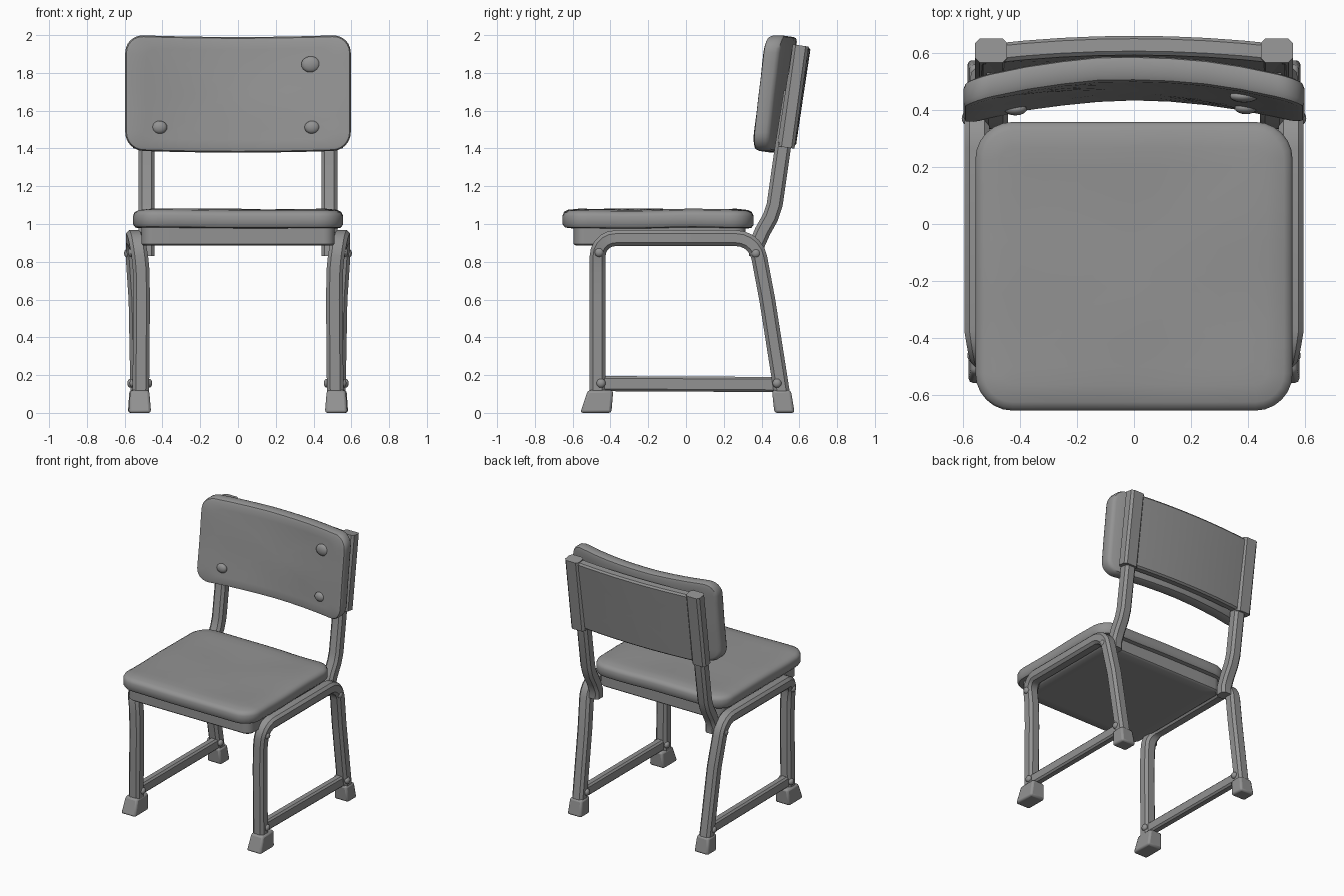
import bpy, bmesh, math
from mathutils import Vector, noise

if "Cube" in bpy.data.objects:
    bpy.data.objects.remove(bpy.data.objects["Cube"])

grey = bpy.data.materials.new("worn grey")
grey.diffuse_color = (0.29, 0.29, 0.29, 1)
grey.use_nodes = True
grey.node_tree.nodes["Principled BSDF"].inputs["Base Color"].default_value = grey.diffuse_color


def finish(bm, name, bevel=0.0, angle=40):
    bmesh.ops.recalc_face_normals(bm, faces=bm.faces)
    me = bpy.data.meshes.new(name)
    bm.to_mesh(me)
    bm.free()
    me.materials.append(grey)
    ob = bpy.data.objects.new(name, me)
    bpy.context.collection.objects.link(ob)
    if bevel:
        m = ob.modifiers.new("bevel", "BEVEL")
        m.width, m.segments, m.limit_method = bevel, 2, "ANGLE"
    bpy.ops.object.select_all(action="DESELECT")
    ob.select_set(True)
    bpy.context.view_layer.objects.active = ob
    bpy.ops.object.shade_smooth_by_angle(angle=math.radians(angle))
    return ob


def outline(hx, hy, r, n_edge=8, n_arc=6):
    # rounded rectangle with evenly divided straight edges
    corners = [(hx - r, hy - r, 0), (r - hx, hy - r, 90), (r - hx, r - hy, 180), (hx - r, r - hy, 270)]
    arcs = [[Vector((cx + r * math.cos(math.radians(a + 90 * i / n_arc)),
                     cy + r * math.sin(math.radians(a + 90 * i / n_arc))))
             for i in range(n_arc + 1)] for cx, cy, a in corners]
    pts = []
    for i, arc in enumerate(arcs):
        nxt = arcs[(i + 1) % 4][0]
        pts += arc + [arc[-1].lerp(nxt, k / n_edge) for k in range(1, n_edge)]
    return pts


def slab(name, hx, hy, r, levels, place):
    # levels: (inset, depth); both ends are filled with shrinking rings
    rings = [[(p, d) for p in outline(hx - i, hy - i, max(r - i, 0.01))] for i, d in levels]
    shrink = (0.85, 0.65, 0.45, 0.25, 0.1)
    first, last = rings[0], rings[-1]
    rings = ([[(p * s, d) for p, d in first] for s in reversed(shrink)] + rings
             + [[(p * s, d) for p, d in last] for s in shrink])
    bm = bmesh.new()
    vs = [[bm.verts.new(place(p.x, p.y, d)) for p, d in ring] for ring in rings]
    n = len(vs[0])
    for a, b in zip(vs, vs[1:]):
        for i in range(n):
            bm.faces.new((a[i], a[(i + 1) % n], b[(i + 1) % n], b[i]))
    bm.faces.new(vs[0])
    bm.faces.new(vs[-1])
    return finish(bm, name)


def bar(name, path, wx, wt, bevel=0.018):
    # chamfered rectangular bar swept along a path; its width stays along x
    pts = [Vector(p) for p in path]
    a, b, c = wx / 2, wt / 2, bevel
    sec = [(a - c, b), (c - a, b), (-a, b - c), (-a, c - b), (c - a, -b), (a - c, -b), (a, c - b), (a, b - c)]
    bm = bmesh.new()
    rings = []
    for i, p in enumerate(pts):
        t = (pts[min(i + 1, len(pts) - 1)] - pts[max(i - 1, 0)])
        t.x = 0
        nrm = t.normalized().cross(Vector((1, 0, 0)))
        rings.append([bm.verts.new(p + Vector((u, 0, 0)) + nrm * v) for u, v in sec])
    for r0, r1 in zip(rings, rings[1:]):
        for i in range(8):
            bm.faces.new((r0[i], r0[(i + 1) % 8], r1[(i + 1) % 8], r1[i]))
    bm.faces.new(rings[0])
    bm.faces.new(rings[-1])
    return finish(bm, name, angle=30)


def foot(name, x, top, bottom, z1):
    # tapered block; top and bottom are (y0, y1, half width)
    bm = bmesh.new()
    bmesh.ops.create_cube(bm, size=1)
    for v in bm.verts:
        y0, y1, h = top if v.co.z > 0 else bottom
        v.co = (x + math.copysign(h, v.co.x), y1 if v.co.y > 0 else y0, z1 if v.co.z > 0 else 0)
    return finish(bm, name, 0.014)


def bolt(name, loc, size):
    bm = bmesh.new()
    bmesh.ops.create_uvsphere(bm, u_segments=16, v_segments=10, radius=1)
    for v in bm.verts:
        v.co = Vector(loc) + Vector(v.co[i] * size[i] for i in range(3))
    return finish(bm, name)


# seat board with a soft, dented top
def seat_place(x, y, d):
    wob = 0.007 * noise.noise(Vector((x * 3, y * 3, d * 2)))
    return (x, y - 0.148, d + wob)


slab("seat", 0.555, 0.505, 0.13,
     [(0.05, 0.978), (0.012, 0.982), (0, 0.998), (0, 1.043), (0.008, 1.06), (0.03, 1.071), (0.09, 1.078)],
     seat_place)

# board under the seat
slab("under_seat_board", 0.512, 0.455, 0.06,
     [(0.012, 0.885), (0, 0.895), (0, 0.985)], lambda x, y, d: (x, y - 0.14, d))


# curved backrest, in two layers
def back_y(x, z):
    return 0.43 + 0.118 * (z - 1.4) - 0.085 * (x / 0.595) ** 2


def front_place(x, y, d):
    z = 1.696 + y - 0.012 * (1 - (x / 0.595) ** 2)
    return (x, back_y(x, z) + d + 0.004 * noise.noise(Vector((x * 4, z * 4, d))), z)


def rear_place(x, y, d):
    z = 1.68 + y - d * 0.1
    return (x, 0.515 + 0.15 * (z - 1.42) - 0.035 * (x / 0.555) ** 2 + d, z)


slab("backrest_front", 0.597, 0.306, 0.095,
     [(0.025, 0), (0.007, 0.006), (0, 0.022), (0, 0.068), (0.007, 0.084), (0.025, 0.09)], front_place)
slab("backrest_rear", 0.54, 0.262, 0.03,
     [(0.012, 0), (0, 0.012), (0, 0.056), (0.012, 0.068)], rear_place)

# domed backrest bolts
for i, (x, z, r) in enumerate([(0.385, 1.845, 0.05), (0.392, 1.512, 0.04), (-0.415, 1.512, 0.04)]):
    bolt(f"backrest_bolt_{i}", (x, back_y(x, z), z), (r, 0.022, r * 0.85))

for s, side in ((1, "right"), (-1, "left")):
    # bent tube: front leg, side rail and rear leg in one
    path = [(0.515, -0.468, 0.06), (0.51, -0.468, 0.6), (0.513, -0.468, 0.76)]
    for k in range(6):
        a = math.radians(180 - 18 * k)
        path.append((0.52 + 0.006 * k, -0.373 + 0.095 * math.cos(a), 0.83 + 0.095 * math.sin(a)))
    for k in range(6):
        a = math.radians(90 - 16 * k)
        path.append((0.55, 0.265 + 0.125 * math.cos(a), 0.80 + 0.125 * math.sin(a)))
    path += [(0.535, 0.43, 0.6), (0.525, 0.515, 0.06)]
    bar(f"leg_frame_{side}", [(s * x, y, z) for x, y, z in path], 0.088, 0.084)

    # post rising behind the seat
    post = [(0.375, 0.83), (0.375, 0.89), (0.405, 0.96), (0.447, 1.035), (0.469, 1.1), (0.515, 1.42), (0.56, 1.7)]
    bar(f"back_post_{side}", [(s * 0.484, y, z) for y, z in post], 0.086, 0.085)
    bar(f"post_sleeve_{side}", [(s * 0.5, 0.532, 1.405), (s * 0.5, 0.607, 1.945)], 0.112, 0.085, 0.016)

    # lower stretcher
    bar(f"stretcher_{side}", [(s * 0.515, -0.46, 0.155), (s * 0.52, 0.52, 0.15)], 0.06, 0.08, 0.012)

    # shoes
    foot(f"front_foot_{side}", s * 0.52, (-0.52, -0.385, 0.05), (-0.56, -0.395, 0.06), 0.12)
    foot(f"rear_foot_{side}", s * 0.525, (0.455, 0.555, 0.05), (0.468, 0.575, 0.058), 0.12)

    # frame bolts
    for i, (x, y, z) in enumerate([(0.556, -0.45, 0.157), (0.568, 0.482, 0.157), (0.565, -0.46, 0.85),
                                   (0.585, 0.37, 0.845), (0.472, -0.45, 0.157), (0.482, 0.482, 0.157)]):
        bolt(f"frame_bolt_{side}_{i}", (s * x, y, z), (0.018, 0.024, 0.024))
